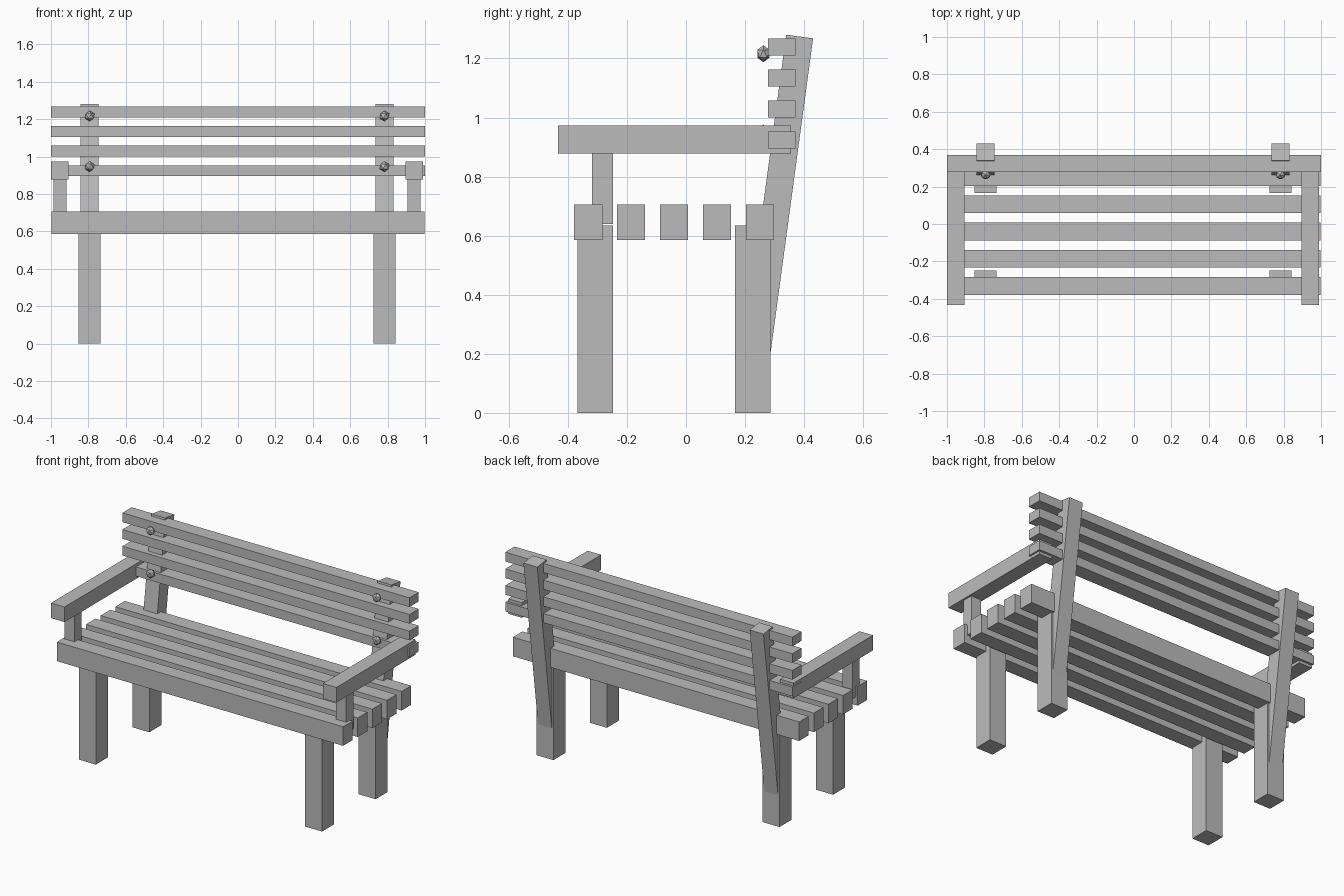
import bpy
import math

cube = bpy.data.objects.get("Cube")
if cube:
    bpy.data.objects.remove(cube, do_unlink=True)

grey = bpy.data.materials.new("plain grey")
grey.use_nodes = True
grey.diffuse_color = (0.5, 0.5, 0.5, 1)
grey.node_tree.nodes["Principled BSDF"].inputs["Base Color"].default_value = (0.5, 0.5, 0.5, 1)


def box(name, centre, size, tilt=0.0):
    bpy.ops.mesh.primitive_cube_add(size=1, location=centre, rotation=(tilt, 0, 0))
    ob = bpy.context.object
    ob.name = name
    ob.scale = size
    ob.data.materials.append(grey)
    return ob


def bolt(name, centre, radius):
    bpy.ops.mesh.primitive_ico_sphere_add(subdivisions=1, radius=radius, location=centre)
    ob = bpy.context.object
    ob.name = name
    ob.scale = (1, 0.83, 1)
    ob.data.materials.append(grey)


# Seat: five thick slats
for i in range(5):
    box(f"seat_slat_{i + 1}", (0, -0.331 + i * 0.1455, 0.646), (1.995, 0.095, 0.12))

# Backrest: four thinner slats
for i in range(4):
    box(f"back_slat_{i + 1}", (0, 0.324, 0.924 + i * 0.105), (2, 0.092, 0.058))

# Supports on each side, set slightly off centre toward the right
SHIFT = -0.005
TILT = math.radians(7.7)
for side, s in (("left", 1), ("right", -1)):
    leg_x = SHIFT + s * 0.788
    box(f"front_leg_{side}", (leg_x, -0.307, 0.317), (0.118, 0.119, 0.634))
    box(f"back_leg_{side}", (leg_x, 0.226, 0.317), (0.118, 0.119, 0.634))

    # Leaning back post, sunk into the back leg
    box(f"back_post_{side}", (leg_x, 0.311, 0.729), (0.096, 0.092, 1.1), -TILT)

    # Armrest and its short front post
    arm_x = SHIFT + s * 0.947
    box(f"armrest_{side}", (arm_x, -0.039, 0.925), (0.094, 0.79, 0.095))
    box(f"arm_post_{side}", (arm_x, -0.283, 0.76), (0.07, 0.071, 0.24))

    # Faceted bolt heads on the top and bottom back slats
    for level, z in (("lower", 0.947), ("upper", 1.216)):
        bolt(f"bolt_{level}_{side}", (leg_x, 0.262, z), 0.029)
